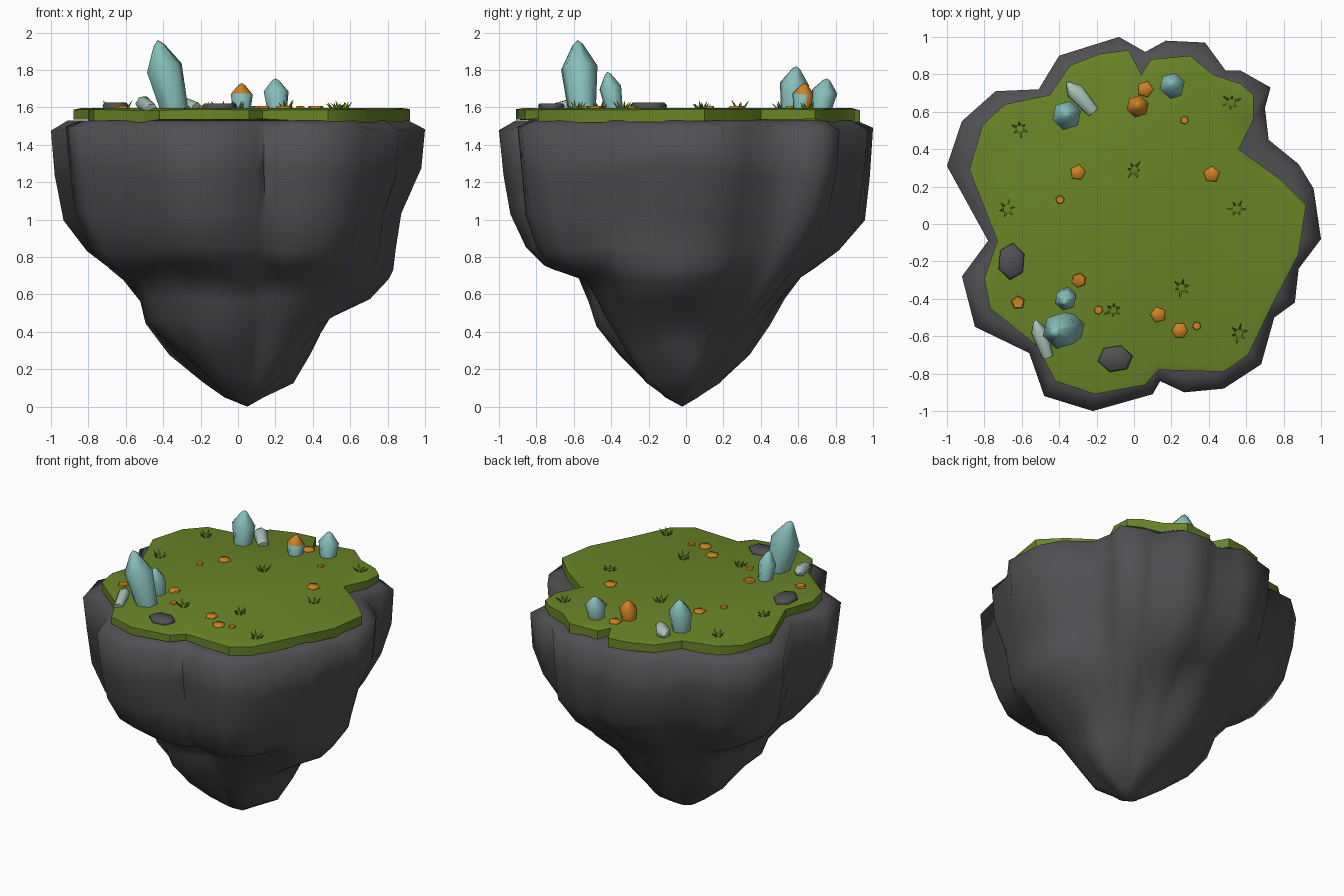
import bpy, bmesh, math, random
from mathutils import Vector

if "Cube" in bpy.data.objects:
    bpy.data.objects.remove(bpy.data.objects["Cube"])
random.seed(4)


def material(name, rgb):
    m = bpy.data.materials.new(name)
    m.diffuse_color = (*rgb, 1)
    m.use_nodes = True
    m.node_tree.nodes["Principled BSDF"].inputs["Base Color"].default_value = m.diffuse_color
    return m


ROCK = material("dark rock", (0.082, 0.079, 0.087))
GRASS = material("olive grass", (0.141, 0.235, 0.020))
TEAL = material("teal crystal", (0.24, 0.52, 0.50))
PALE = material("pale crystal", (0.40, 0.55, 0.50))
ORANGE = material("orange stone", (0.62, 0.225, 0.015))


def finish(name, bm, mats, smooth=None):
    bmesh.ops.recalc_face_normals(bm, faces=bm.faces)
    me = bpy.data.meshes.new(name)
    bm.to_mesh(me)
    bm.free()
    for m in mats:
        me.materials.append(m)
    if smooth:
        me.shade_smooth()
        me.set_sharp_from_angle(angle=math.radians(smooth))
    ob = bpy.data.objects.new(name, me)
    bpy.context.collection.objects.link(ob)
    return ob


def loft(bm, rings, tip=None):
    """Skin equal-length rings; cap the first one, close the last to a tip or a cap."""
    vs = [[bm.verts.new(p) for p in r] for r in rings]
    n = len(vs[0])
    for a, b in zip(vs, vs[1:]):
        for i in range(n):
            bm.faces.new((a[i], a[(i + 1) % n], b[(i + 1) % n], b[i]))
    bm.faces.new(vs[0])
    if tip is None:
        bm.faces.new(vs[-1])
    else:
        t = bm.verts.new(tip)
        for i in range(n):
            bm.faces.new((vs[-1][i], vs[-1][(i + 1) % n], t))


# Outlines seen from above, clockwise from the back
rock_line = [(-.08, 1), (.06, .92), (.17, .98), (.38, .97), (.49, .82), (.57, .82), (.73, .73),
             (.70, .62), (.72, .45), (.88, .32), (.96, .19), (1, -.08), (.88, -.24), (.86, -.42),
             (.75, -.5), (.68, -.75), (.48, -.88), (.27, -.9), (.14, -.84), (.1, -.91), (-.22, -1),
             (-.48, -.92), (-.56, -.69), (-.85, -.55), (-.92, -.28), (-.78, -.09), (-1, .31),
             (-.92, .55), (-.74, .71), (-.51, .72), (-.4, .9)]
grass_line = [(-.03, .93), (.04, .8), (.09, .88), (.3, .9), (.42, .8), (.57, .75), (.64, .69),
              (.64, .56), (.56, .4), (.78, .24), (.92, .1), (.88, -.16), (.73, -.45), (.61, -.7),
              (.48, -.79), (.13, -.78), (.06, -.86), (-.21, -.91), (-.42, -.84), (-.52, -.65),
              (-.77, -.45), (-.8, -.29), (-.73, -.09), (-.88, .29), (-.81, .53), (-.69, .64),
              (-.45, .69), (-.34, .85), (-.18, .91)]

# Rock body: width at each height, given for left, right, front and back
levels = [1.53, 1.487, 1.25, 1.02, .84, .745, .69, .57, .45, .30, .15, .05]
left = [.91, 1, .98, .95, .86, .77, .70, .61, .59, .45, .25, .13]
right = [.91, 1, .98, .87, .83, .81, .78, .67, .45, .35, .25, .09]
front = [.91, 1, .975, .95, .88, .78, .58, .52, .47, .35, .22, .09]
back = [.91, 1, .985, .96, .82, .70, .63, .54, .47, .37, .22, .09]
rings = []
for k, z in enumerate(levels):
    t = min(1, max(0, (1.3 - z) / 1.1))
    fade = min(1, max(0, (1.1 - z) / .7))     # lobes melt together lower down
    ring = []
    for x, y in rock_line:
        r = math.hypot(x, y)
        c, s = x / r, y / r
        w = c * c * (right if c > 0 else left)[k] + s * s * (back if s > 0 else front)[k]
        a = math.atan2(y, x)
        rad = (r + (.95 - r) * fade * .6) * w * (1 + .05 * t * math.sin(3 * a + 4 * z))
        dz = .025 * math.sin(5 * a + k) if 1 < k < 11 else (.012 * math.sin(4 * a) if k == 1 else 0)
        ring.append((c * rad + .05 * t, s * rad - .02 * t, z + dz * (.6 if 3 < k < 8 else 1)))
    rings.append(ring)
bm = bmesh.new()
loft(bm, rings, (.05, -.02, 0))
finish("rock_body", bm, [ROCK], 75)

# Grass cap with uneven lower edge
bm = bmesh.new()
low = [(x, y, random.uniform(1.515, 1.54)) for x, y in grass_line]
rim = [(x, y, random.uniform(1.583, 1.592)) for x, y in grass_line]
top = [(x * .95, y * .95, 1.597) for x, y in grass_line]
loft(bm, [low, rim, top])
finish("grass_cap", bm, [GRASS], 35)


# Crystals: six-sided, tapered base, wide shoulder, pointed tip
def crystal(name, base, tip, r, mats=(TEAL,), shoulder=.62, turn=.3):
    base, tip = Vector(base), Vector(tip)
    axis = tip - base
    rot = Vector((0, 0, 1)).rotation_difference(axis).to_matrix()

    def ring(f, rad):
        return [base + axis * f + rot @ Vector((math.cos(turn + i * math.pi / 3) * rad,
                                                math.sin(turn + i * math.pi / 3) * rad, 0)) for i in range(6)]
    bm = bmesh.new()
    loft(bm, [ring(0, r * .75), ring(shoulder, r), ring(.94, r * .28)], tip)
    ob = finish(name, bm, mats, 70)
    if len(mats) > 1:   # front lower faces show the second colour
        for p in ob.data.polygons:
            p.material_index = int(p.normal.y < -.2 and p.center.z < 1.66)
    return ob


crystal("crystal_front_large", (-.335, -.555, 1.57), (-.43, -.58, 1.96), .1)
crystal("crystal_front_small", (-.36, -.38, 1.57), (-.37, -.42, 1.79), .06)
crystal("crystal_front_leaning", (-.46, -.71, 1.59), (-.53, -.51, 1.635), .042, (PALE,), .7)
crystal("crystal_back_large", (-.36, .565, 1.57), (-.36, .59, 1.82), .08)
crystal("crystal_back_leaning", (-.22, .60, 1.59), (-.36, .76, 1.625), .05, (PALE,), .7)
crystal("crystal_back_right", (.21, .72, 1.57), (.20, .755, 1.755), .07)
crystal("crystal_two_tone", (.02, .62, 1.57), (.02, .635, 1.73), .062, (ORANGE, TEAL))


# Flat stones
def pebble(name, x, y, rx, ry, z, n, mat, turn):
    def ring(f, h):
        return [(x + math.cos(turn + i * math.tau / n) * rx * f,
                 y + math.sin(turn + i * math.tau / n) * ry * f, h) for i in range(n)]
    bm = bmesh.new()
    loft(bm, [ring(.9, 1.58), ring(1, 1.58 + (z - 1.58) * .7), ring(.86, z)])
    finish(name, bm, [mat], 60)


pebble("grey_stone_left", -.655, -.2, .075, .1, 1.625, 6, ROCK, .4)
pebble("grey_stone_front", -.1, -.72, .095, .075, 1.622, 6, ROCK, .2)
bits = [(.06, .72, .045), (.27, .555, .023), (-.3, .275, .043), (-.395, .13, .024), (.415, .265, .045),
        (-.295, -.3, .04), (-.62, -.42, .038), (-.19, -.46, .025), (.13, -.485, .044),
        (.245, -.57, .043), (.335, -.545, .025)]
for i, (x, y, r) in enumerate(bits):
    pebble(f"orange_stone_{i}", x, y, r, r, 1.608, 5 + i % 2, ORANGE, i * .7)

# Grass tufts: fans of thin three-sided blades
tufts = [(-.61, .51), (0, .29), (.52, .65), (.55, .08), (-.68, .08), (-.11, -.46), (.255, -.34), (.56, -.585)]
bm = bmesh.new()
for x, y in tufts:
    a0 = random.uniform(0, 6)
    for k in range(6):
        a = a0 + k * math.tau / 6
        d = Vector((math.cos(a), math.sin(a), 0))
        base = Vector((x, y, 1.592)) + d * .015
        tip = base + d * random.uniform(.02, .045) + Vector((0, 0, random.uniform(.025, .05)))
        side = Vector((-d.y, d.x, 0)) * .009
        v = [bm.verts.new(p) for p in (base - side, base + side, base + d * .014, tip)]
        for f in ((0, 1, 3), (1, 2, 3), (2, 0, 3), (0, 2, 1)):
            bm.faces.new([v[j] for j in f])
finish("grass_tufts", bm, [GRASS])
